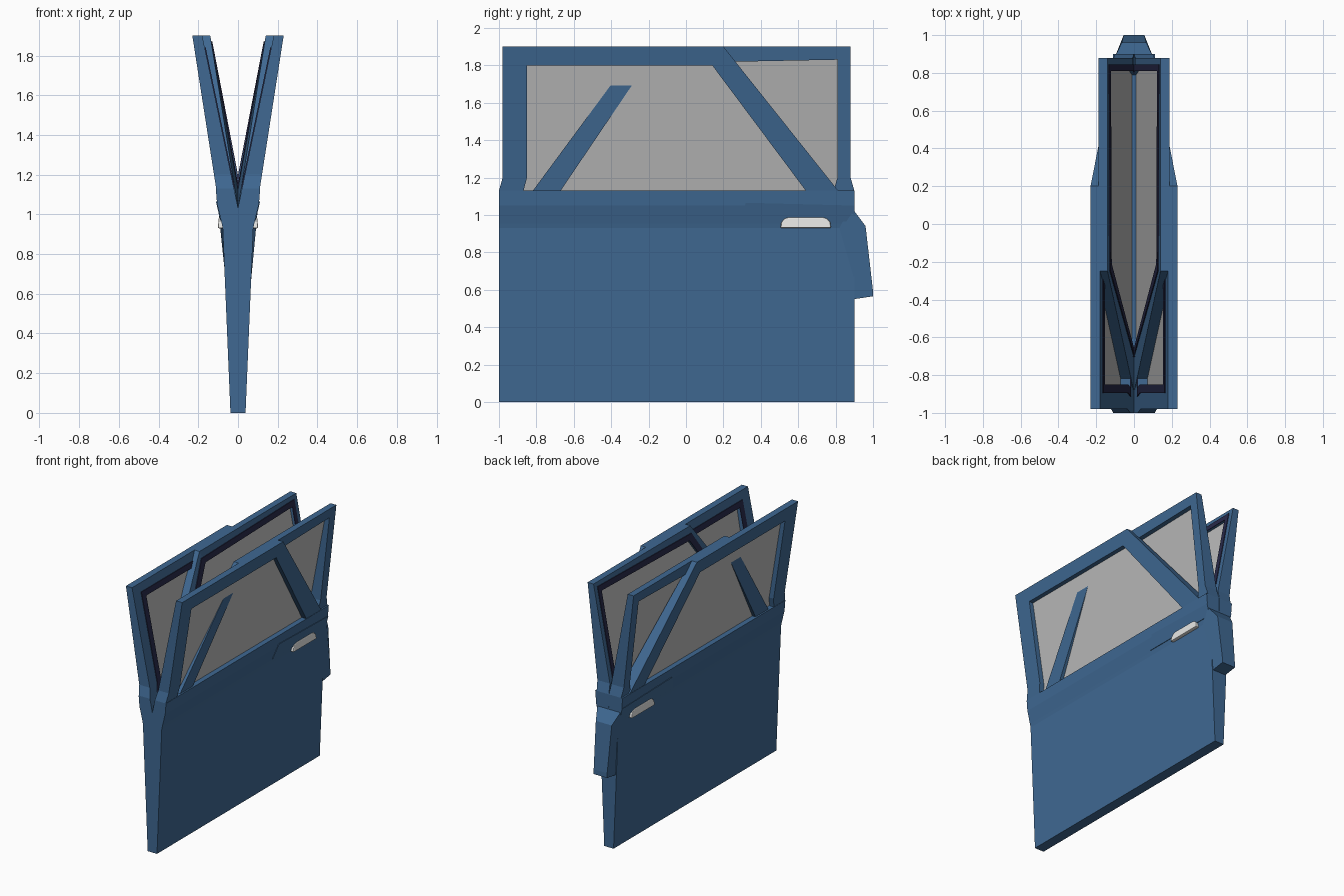
import bpy, bmesh

if "Cube" in bpy.data.objects:
    bpy.data.objects.remove(bpy.data.objects["Cube"])

def material(name, col):
    m = bpy.data.materials.new(name)
    m.diffuse_color = (*col, 1)
    m.use_nodes = True
    m.node_tree.nodes["Principled BSDF"].inputs["Base Color"].default_value = m.diffuse_color
    return m

BLUE = material("body blue", (0.05, 0.14, 0.29))
NAVY = material("seal navy", (0.02, 0.022, 0.065))
GLASS = material("window grey", (0.50, 0.50, 0.50))
WHITE = material("handle white", (0.82, 0.82, 0.80))

def finish(bm, name, mat):
    bmesh.ops.recalc_face_normals(bm, faces=bm.faces)
    me = bpy.data.meshes.new(name)
    bm.to_mesh(me)
    bm.free()
    me.materials.append(mat)
    ob = bpy.data.objects.new(name, me)
    bpy.context.collection.objects.link(ob)
    return ob

def mirror(ob):
    mod = ob.modifiers.new("mirror", 'MIRROR')
    mod.use_mirror_merge = False
    return ob

def linear(a, b):
    """x offset going from a at the belt line to b at the roof"""
    return lambda z: max(0.001, a + (b - a) * (z - 1.13) / 0.77)

def slab(name, pts, x_out, x_in, mat, hole=None):
    """y-z outline between two leaning planes, optional opening, mirrored in x"""
    bm = bmesh.new()
    loop = lambda ps, fx: [bm.verts.new((fx(z), y, z)) for y, z in ps]
    a, b = loop(pts, x_out), loop(pts, x_in)
    n = len(pts)
    if hole:
        c, d = loop(hole, x_out), loop(hole, x_in)
        pairs = [(a, b), (b, d), (d, c), (c, a)]
    else:
        pairs = [(a, b)]
        bm.faces.new(a)
        bm.faces.new(b)
    for p, q in pairs:
        for i in range(n):
            j = (i + 1) % n
            bm.faces.new((p[i], p[j], q[j], q[i]))
    return mirror(finish(bm, name, mat))

def window(name, outline, hole, out, inn, glass, grow):
    """frame, glass pane and inner rubber seal of one pair of doors"""
    slab(name + "_frame", outline, linear(*out), linear(*inn), BLUE, hole)
    g = linear(*glass)
    slab(name + "_glass", hole, lambda z: g(z) + 0.001, lambda z: g(z) - 0.001, GLASS)
    cy = sum(p[0] for p in hole[:3]) / 3
    rim = [(y + (grow if y > cy else -grow), z + (0.04 if z > 1.5 else 0)) for y, z in hole]
    f = linear(*inn)
    slab(name + "_seal", rim, f, lambda z: f(z) - 0.005, NAVY, hole)

# Lower door body: symmetric cross-section swept along y
half = [(0.038, 0), (0.077, 0.93), (0.082, 0.955), (0.105, 1.05), (0.112, 1.13), (0.03, 1.13)]
section = half + [(0, 1.03)] + [(-x, z) for x, z in reversed(half)]
bm = bmesh.new()
ends = [[bm.verts.new((x, y, z)) for x, z in section] for y in (-1, 0.9)]
for e in ends:
    bm.faces.new(e)
for i in range(len(section)):
    j = (i + 1) % len(section)
    bm.faces.new((ends[0][i], ends[0][j], ends[1][j], ends[1][i]))
finish(bm, "door_body", BLUE)

# Outer window frames, sloped pillar towards +y
window("outer_window",
       [(-.98, 1.9), (.2, 1.9), (.885, 1.04), (-1, 1.04), (-1, 1.13), (-.98, 1.2)],
       [(-.85, 1.8), (.14, 1.8), (.64, 1.13), (-.868, 1.13), (-.866, 1.14), (-.85, 1.2)],
       (.11, .23), (.02, .18), (.072, .197), 0.045)

# Inner window frames, sloped pillar towards -y
window("inner_window",
       [(.88, 1.9), (-.25, 1.9), (-.885, 1.04), (.9, 1.04), (.9, 1.13), (.88, 1.2)],
       [(.81, 1.83), (-.21, 1.81), (-.67, 1.13), (.79, 1.13), (.792, 1.14), (.81, 1.2)],
       (.10, .188), (-.008, .14), (.012, .158), 0.035)

# Hinge fairing below the outer pillar at the +y end
fairing = [(.8, 1.13, .111), (.885, 1.04, .101), (.96, .94, .065), (.998, .57, .055),
           (1.0, .565, .055), (.9, .55, .055), (.8, .55, .05), (.8, .95, .075)]
fairing[3] = (.999, .6, .055)
bm = bmesh.new()
r = [bm.verts.new((w, y, z)) for y, z, w in fairing]
l = [bm.verts.new((-w, y, z)) for y, z, w in fairing]
bm.faces.new(r)
bm.faces.new(l)
for i in range(len(r)):
    j = (i + 1) % len(r)
    bm.faces.new((r[i], r[j], l[j], l[i]))
finish(bm, "hinge_fairing", BLUE)

# Raised shoulder panel behind the handle
shoulder = lambda off: (lambda z: 0.084 + (z - 0.965) * 0.235 + off)
slab("shoulder_panel", [(.28, .965), (.9, .965), (.9, 1.05), (.32, 1.065)],
     shoulder(.004), shoulder(-.03), BLUE)

# Door handles
handle = [(.505, .93), (.775, .93), (.772, .96), (.755, .98), (.73, .988),
          (.55, .988), (.525, .98), (.51, .96)]
h = slab("door_handle", handle, lambda z: .102 - (z - .93) * .1, lambda z: .07, WHITE)
bev = h.modifiers.new("bevel", 'BEVEL')
bev.width = 0.006
bev.segments = 2
